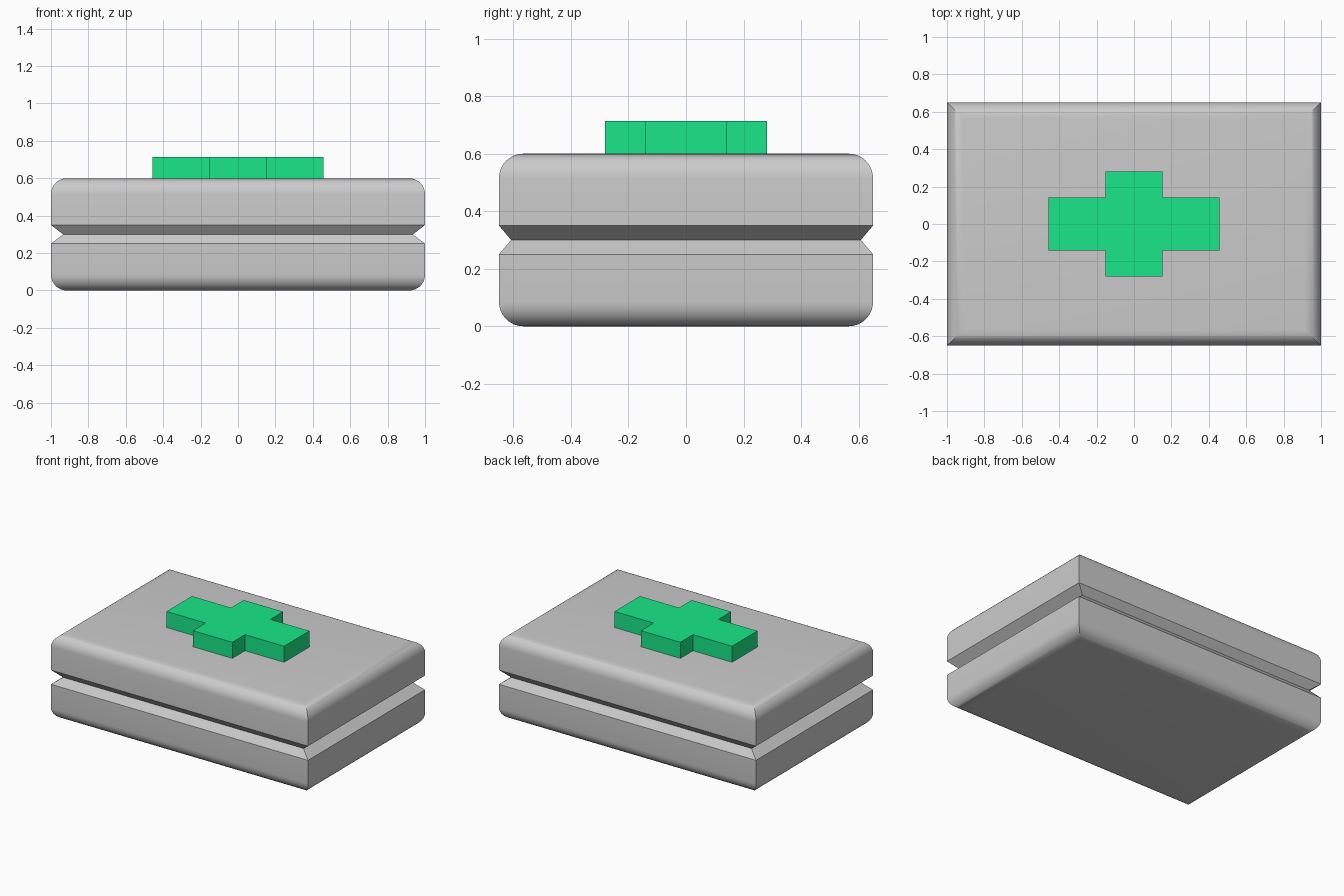
import bpy, bmesh, math

if "Cube" in bpy.data.objects:
    bpy.data.objects.remove(bpy.data.objects["Cube"])

HX, HY, H, R, STEPS = 1.0, 0.65, 0.6, 0.085, 8


def make_object(name, bm):
    bmesh.ops.recalc_face_normals(bm, faces=bm.faces)
    mesh = bpy.data.meshes.new(name)
    bm.to_mesh(mesh)
    bm.free()
    obj = bpy.data.objects.new(name, mesh)
    bpy.context.collection.objects.link(obj)
    return obj


# Case: stacked rectangular rings with rounded rims and a V groove at mid height
arc = [math.pi / 2 * i / STEPS for i in range(STEPS + 1)]
lower = [(HX - R * (1 - math.sin(a)), HY - R * (1 - math.sin(a)), R * (1 - math.cos(a)))
         for a in arc] + [(HX, HY, 0.25)]
upper = [(x, y, H - z) for x, y, z in reversed(lower)]
rings = lower + [(0.935 * HX, 0.935 * HY, H / 2)] + upper

bm = bmesh.new()
loops = [[bm.verts.new((sx * x, sy * y, z))
          for sx, sy in ((-1, -1), (1, -1), (1, 1), (-1, 1))] for x, y, z in rings]
for a, b in zip(loops, loops[1:]):
    for i in range(4):
        j = (i + 1) % 4
        bm.faces.new((a[i], a[j], b[j], b[i]))
bm.faces.new(loops[0])
bm.faces.new(loops[-1])
case = make_object("case", bm)
bpy.context.view_layer.objects.active = case
case.select_set(True)
bpy.ops.object.shade_smooth_by_angle(angle=math.radians(30))

# Raised cross on the lid: one quadrant outline turned into a full plus
AX, AY, BX, BY = 0.457, 0.282, 0.153, 0.141
quarter = [(AX, BY), (BX, BY), (BX, AY)]
outline = []
for sx, sy, step in ((1, 1, 1), (-1, 1, -1), (-1, -1, 1), (1, -1, -1)):
    outline += [(sx * x, sy * y) for x, y in quarter[::step]]
bm = bmesh.new()
face = bm.faces.new([bm.verts.new((x, y, H)) for x, y in outline])
top = bmesh.ops.extrude_face_region(bm, geom=[face])["geom"]
bmesh.ops.translate(bm, vec=(0, 0, 0.113),
                    verts=[v for v in top if isinstance(v, bmesh.types.BMVert)])
cross = make_object("raised_cross", bm)

green = bpy.data.materials.new("green")
green.diffuse_color = (0.01, 0.8, 0.25, 1)
green.use_nodes = True
green.node_tree.nodes["Principled BSDF"].inputs["Base Color"].default_value = green.diffuse_color
cross.data.materials.append(green)
